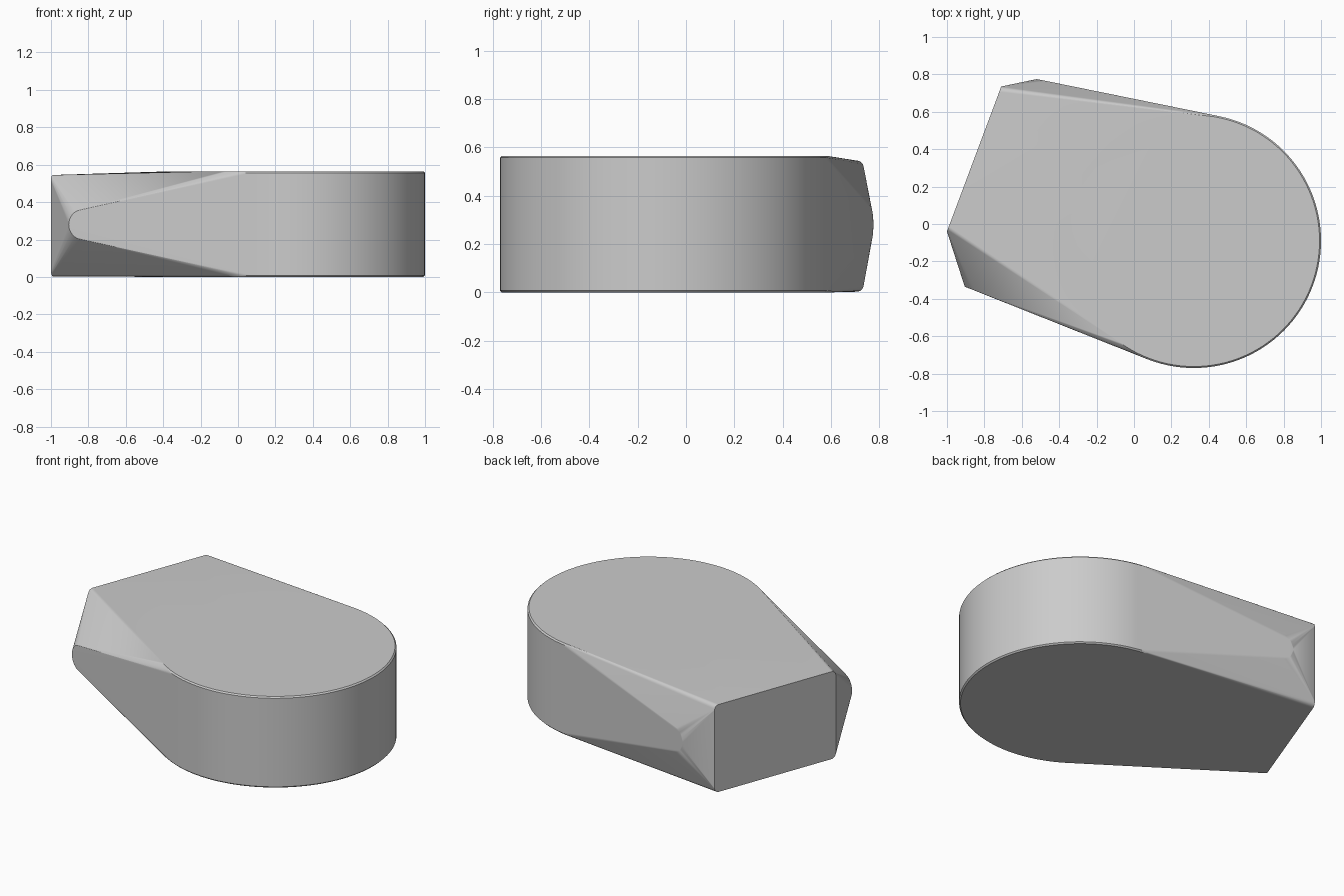
import bpy
import bmesh
from math import cos, sin, pi
from mathutils import Vector

if "Cube" in bpy.data.objects:
    bpy.data.objects.remove(bpy.data.objects["Cube"], do_unlink=True)

grey = bpy.data.materials.new("plain grey")
grey.use_nodes = True
colour = (0.6, 0.6, 0.6, 1)
grey.diffuse_color = colour
grey.node_tree.nodes["Principled BSDF"].inputs["Base Color"].default_value = colour

UP = Vector((0, 0, 1))


def arc(centre, u, v, radius, start, end, steps):
    """Points on an arc in the plane of u and v."""
    return [centre + radius * (cos(a) * u + sin(a) * v)
            for a in (start + (end - start) * i / steps for i in range(steps + 1))]


points = []

# Round drum with a fine bevel on both rims
X, Y = Vector((1, 0, 0)), Vector((0, 1, 0))
HEIGHT, RADIUS, BEVEL = 0.565, 0.68, 0.008
for z, r in ((0, RADIUS - BEVEL), (BEVEL, RADIUS),
             (HEIGHT - BEVEL, RADIUS), (HEIGHT, RADIUS - BEVEL)):
    points += arc(Vector((0.32, -0.09, z)), X, Y, r, 0, 2 * pi, 120)

# Flat end plate with rounded corners
p, q = Vector((-1, -0.04, 0)), Vector((-0.71, 0.735, 0))
along = (q - p).normalized()
R, TOP, BOTTOM = 0.03, 0.545, 0.003
corners = ((q, -R, TOP - R), (p, R, TOP - R), (p, R, BOTTOM + R), (q, -R, BOTTOM + R))
for i, (base, inset, z) in enumerate(corners):
    points += arc(base + along * inset + UP * z, along, UP, R, i * pi / 2, (i + 1) * pi / 2, 6)

# Rounded side tips, each lying in the plane of its flank
TIP = 0.08
for tip, tangent in (((-0.905, -0.335, 0.28), (0.04, -0.70, 0.28)),
                     ((-0.52, 0.775, 0.28), (0.42, 0.58, 0.28))):
    tip = Vector(tip)
    inward = (Vector(tangent) - tip).normalized()
    points += arc(tip + inward * TIP, -inward, UP, TIP, -pi / 2, pi / 2, 16)

# Stretch one convex skin over the three shapes
bm = bmesh.new()
for co in points:
    bm.verts.new(co)
bmesh.ops.remove_doubles(bm, verts=bm.verts, dist=0.0005)
bmesh.ops.convex_hull(bm, input=bm.verts)
bmesh.ops.delete(bm, geom=[v for v in bm.verts if not v.link_faces], context="VERTS")
bmesh.ops.dissolve_limit(bm, angle_limit=0.003, verts=bm.verts, edges=bm.edges)
bmesh.ops.recalc_face_normals(bm, faces=bm.faces)
mesh = bpy.data.meshes.new("wedge_body")
bm.to_mesh(mesh)
bm.free()
mesh.materials.append(grey)
body = bpy.data.objects.new("wedge_body", mesh)
bpy.context.collection.objects.link(body)

# Smooth curves, crisp rims
bpy.context.view_layer.objects.active = body
body.select_set(True)
bpy.ops.object.shade_smooth_by_angle(angle=0.4)
normals = body.modifiers.new("weighted normals", "WEIGHTED_NORMAL")
normals.keep_sharp = True
